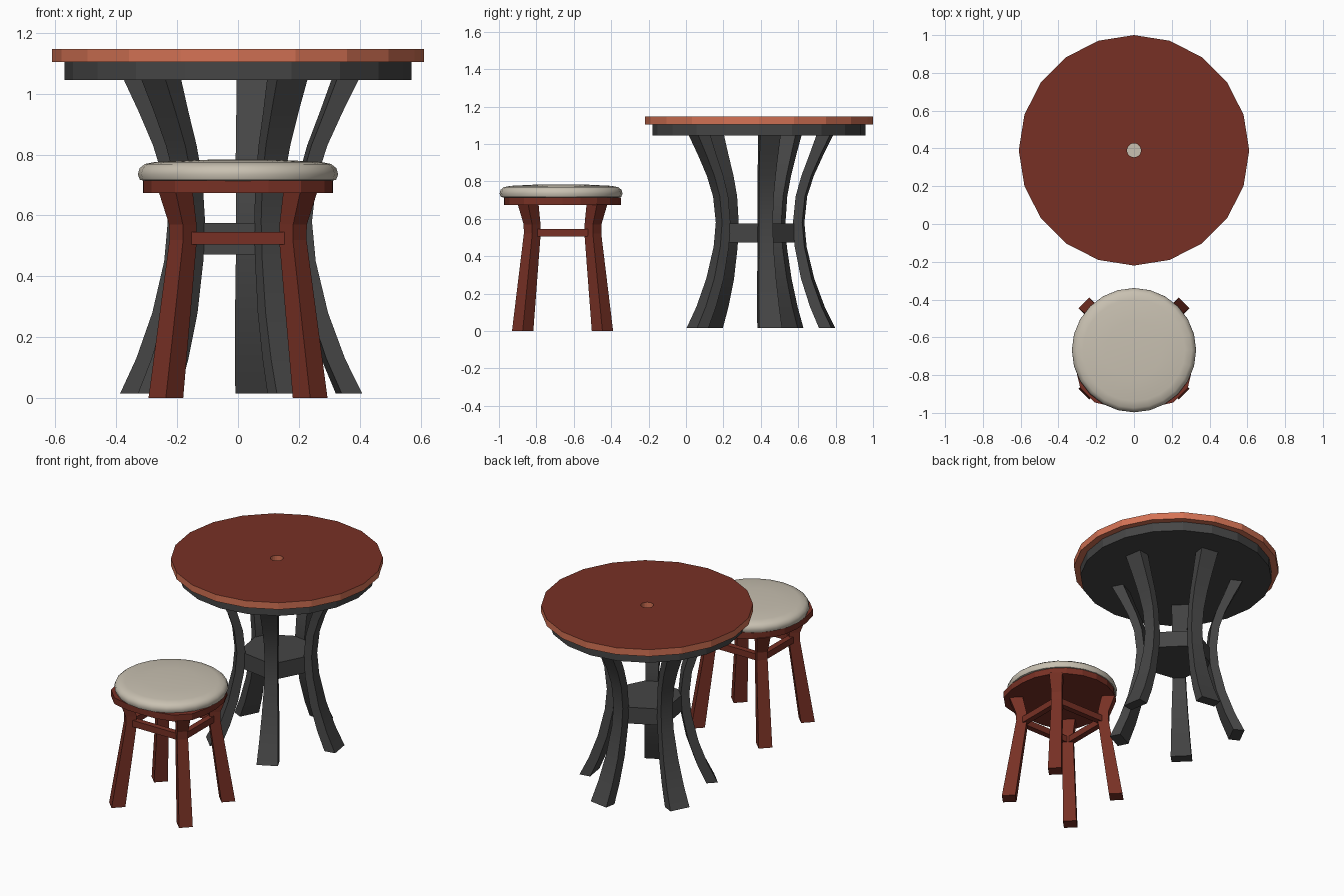
import bpy, bmesh, math
from mathutils import Vector

if "Cube" in bpy.data.objects:
    bpy.data.objects.remove(bpy.data.objects["Cube"])


def material(name, rgb):
    m = bpy.data.materials.new(name)
    m.diffuse_color = (*rgb, 1)
    m.use_nodes = True
    m.node_tree.nodes["Principled BSDF"].inputs["Base Color"].default_value = m.diffuse_color
    return m


RED = material("dark red wood", (0.185, 0.030, 0.018))
COPPER = material("copper edge", (0.66, 0.17, 0.09))
GREY = material("charcoal wood", (0.060, 0.060, 0.060))
BEIGE = material("beige fabric", (0.58, 0.53, 0.44))

TABLE_Y, STOOL_Y = 0.39, -0.66


def mesh_object(name, verts, faces, mats, ids=None, smooth=None):
    me = bpy.data.meshes.new(name)
    me.from_pydata(verts, [], faces)
    for m in mats:
        me.materials.append(m)
    if ids:
        for p, i in zip(me.polygons, ids):
            p.material_index = i
    bm = bmesh.new()
    bm.from_mesh(me)
    bmesh.ops.recalc_face_normals(bm, faces=bm.faces)
    bm.to_mesh(me)
    bm.free()
    ob = bpy.data.objects.new(name, me)
    bpy.context.collection.objects.link(ob)
    if smooth:
        bpy.context.view_layer.objects.active = ob
        ob.select_set(True)
        bpy.ops.object.shade_smooth_by_angle(angle=math.radians(smooth))
        ob.select_set(False)
    return ob


def loft(name, rings, mats, wall_ids=None, start_id=0, end_id=0, smooth=None):
    """Skin a stack of equal closed rings and cap both ends."""
    n = len(rings[0])
    verts = [v for r in rings for v in r]
    faces, ids = [], []
    for k in range(len(rings) - 1):
        for i in range(n):
            j = (i + 1) % n
            faces.append((k * n + i, k * n + j, (k + 1) * n + j, (k + 1) * n + i))
            ids.append(wall_ids[k] if wall_ids else 0)
    faces += [tuple(range(n)), tuple(range(len(verts) - n, len(verts)))]
    ids += [start_id, end_id]
    return mesh_object(name, verts, faces, mats, ids, smooth)


def ring(cy, r, z, n, start=0.0):
    return [(r * math.cos(start + 2 * math.pi * i / n),
             cy + r * math.sin(start + 2 * math.pi * i / n), z) for i in range(n)]


# Table top: copper rim, red face, small recessed hole with a pale floor
profile = [(0.61, 1.104), (0.61, 1.147), (0.037, 1.147), (0.037, 1.112)]
loft("table_top", [ring(TABLE_Y, r, z, 20) for r, z in profile],
     [COPPER, RED, BEIGE], [0, 1, 0], 0, 2)

# Apron disc under the top
loft("table_apron", [ring(TABLE_Y, 0.57, z, 20) for z in (1.045, 1.104)], [GREY])

# Five curved table legs: height, inner radius, outer radius, width
LEG = [(0.015, 0.335, 0.403, 0.124), (0.13, 0.285, 0.347, 0.110),
       (0.28, 0.235, 0.292, 0.094), (0.45, 0.200, 0.252, 0.078),
       (0.58, 0.190, 0.240, 0.074), (0.72, 0.205, 0.255, 0.080),
       (0.83, 0.237, 0.290, 0.090), (0.94, 0.280, 0.340, 0.100),
       (1.047, 0.320, 0.393, 0.112)]
TURN = math.radians(9)
for k in range(5):
    a = TURN + k * 2 * math.pi / 5
    out, side = Vector((math.cos(a), math.sin(a), 0)), Vector((-math.sin(a), math.cos(a), 0))
    rings = []
    for z, ri, ro, w in LEG:
        c = Vector((0, TABLE_Y, z))
        rings.append([c + out * r + side * s * w / 2
                      for r, s in ((ri, -1), (ro, -1), (ro, 1), (ri, 1))])
    loft(f"table_leg_{k + 1}", rings, [GREY], smooth=25)

# Five-sided block joining the legs
loft("table_leg_block", [ring(TABLE_Y, 0.222, z, 5, TURN) for z in (0.472, 0.575)], [GREY])

# Stool cushion
cushion = [(0.300, 0.712), (0.322, 0.717), (0.329, 0.735), (0.323, 0.755),
           (0.306, 0.769), (0.27, 0.776), (0.15, 0.782), (0.04, 0.784)]
loft("stool_cushion", [ring(STOOL_Y - 0.008, r, z, 24) for r, z in cushion], [BEIGE], smooth=50)

# Stool seat board, bulging at the two front corners
def seat_ring(z):
    pts = []
    for i in range(20):
        a = math.radians(i * 18)
        x, y = math.cos(a), math.sin(a)
        d = math.degrees(math.atan2(y, abs(x)))
        r = 0.352 if -60 < d < -30 else 0.326 if -75 < d < -10 else 0.312
        pts.append((r * x, STOOL_Y + r * y, z))
    return pts


loft("stool_seat_board", [seat_ring(z) for z in (0.674, 0.714)], [RED])

# Four kinked stool legs with diamond sections: height, offset, half diagonal
STOOL_LEG = [(0.0, 0.237, 0.057), (0.52, 0.180, 0.045), (0.57, 0.181, 0.045),
             (0.68, 0.205, 0.056)]
for sx in (-1, 1):
    for sy in (-1, 1):
        rings = []
        for z, o, h in STOOL_LEG:
            x, y = sx * o, STOOL_Y + sy * o * 0.9
            rings.append([(x + h, y, z), (x, y + h, z), (x - h, y, z), (x, y - h, z)])
        name = f"stool_{'front' if sy < 0 else 'back'}_{'left' if sx < 0 else 'right'}_leg"
        loft(name, rings, [RED])


# Rails between the stool legs
def rail(name, cx, cy, hx, hy):
    loft(name, [[(cx - hx, cy - hy, z), (cx + hx, cy - hy, z),
                 (cx + hx, cy + hy, z), (cx - hx, cy + hy, z)] for z in (0.504, 0.545)], [RED])


for s, fb, lr in ((-1, "front", "left"), (1, "back", "right")):
    rail(f"stool_{fb}_rail", 0, STOOL_Y + s * 0.162, 0.18, 0.018)
    rail(f"stool_{lr}_rail", s * 0.18, STOOL_Y, 0.018, 0.162)
